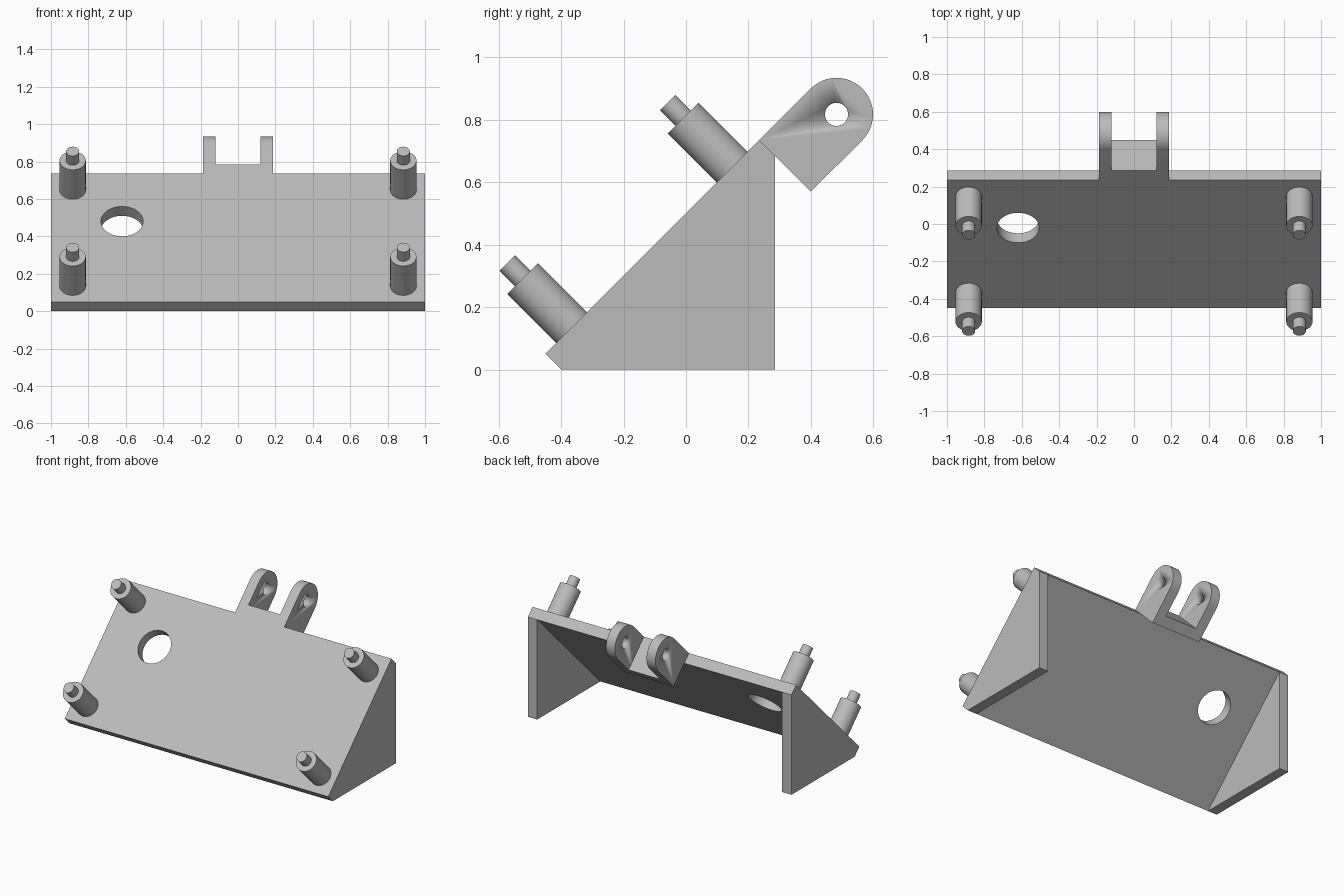
import bpy, bmesh, math
from mathutils import Vector

cube = bpy.data.objects.get("Cube")
if cube:
    bpy.data.objects.remove(cube)

grey = bpy.data.materials.new("light grey")
grey.use_nodes = True
colour = (0.5, 0.5, 0.5, 1)
grey.diffuse_color = colour
grey.node_tree.nodes["Principled BSDF"].inputs["Base Color"].default_value = colour

D = math.sqrt(0.5)
UP = Vector((0, D, D))        # up the sloping face
OUT = Vector((0, -D, D))      # away from the sloping face


def finish(name, bm):
    bmesh.ops.recalc_face_normals(bm, faces=bm.faces)
    mesh = bpy.data.meshes.new(name)
    bm.to_mesh(mesh)
    bm.free()
    mesh.materials.append(grey)
    obj = bpy.data.objects.new(name, mesh)
    bpy.context.collection.objects.link(obj)
    return obj


def prism(name, profile, x0, x1):
    """Extrude a (y, z) profile from x0 to x1."""
    bm = bmesh.new()
    face = bm.faces.new([bm.verts.new((x0, y, z)) for y, z in profile])
    ext = bmesh.ops.extrude_face_region(bm, geom=[face])
    verts = [g for g in ext["geom"] if isinstance(g, bmesh.types.BMVert)]
    bmesh.ops.translate(bm, verts=verts, vec=(x1 - x0, 0, 0))
    return finish(name, bm)


def cylinder(name, start, axis, radius, length):
    bm = bmesh.new()
    bmesh.ops.create_cone(bm, cap_ends=True, segments=48, radius1=radius,
                          radius2=radius, depth=length)
    obj = finish(name, bm)
    obj.rotation_mode = 'QUATERNION'
    obj.rotation_quaternion = axis.to_track_quat('Z', 'Y')
    obj.location = start + axis * length / 2
    return obj


def cut(obj, cutter):
    mod = obj.modifiers.new("hole", 'BOOLEAN')
    mod.operation = 'DIFFERENCE'
    mod.solver = 'EXACT'
    mod.object = cutter
    cutter.hide_render = True
    cutter.hide_viewport = True
    cutter.display_type = 'WIRE'


def smooth(obj):
    bpy.ops.object.select_all(action='DESELECT')
    obj.select_set(True)
    bpy.context.view_layer.objects.active = obj
    bpy.ops.object.shade_smooth_by_angle(angle=math.radians(30))


# Sloping plate with its round opening
plate = prism("sloping_plate", [(-0.45, 0.05), (0.235, 0.735),
                                (0.285, 0.685), (-0.4, 0)], -1, 1)
hole = cylinder("plate_hole_cutter", Vector((-0.62, -0.02, 0.48)) - OUT * 0.2,
                OUT, 0.113, 0.4)
smooth(hole)
cut(plate, hole)

# Triangular side panels
for side, x0, x1 in (("right", -1, -0.93), ("left", 0.93, 1)):
    prism(side + "_side_panel", [(-0.4, 0), (0.285, 0), (0.285, 0.685)], x0, x1)

# Clevis bracket: web and two rounded lugs with a pin hole
prism("bracket_web", [(0.235, 0.735), (0.285, 0.785), (0.45, 0.62), (0.4, 0.57)],
      -0.12, 0.12)
centre = Vector((0, 0.482, 0.817))
R = 0.117
steps = 24
lug = [(0.4, 0.57), (0.235, 0.735)]
for i in range(steps + 1):
    a = math.pi * i / steps
    p = centre + (OUT * math.cos(a) + UP * math.sin(a)) * R
    lug.append((p.y, p.z))
pin = cylinder("pin_hole_cutter", centre - Vector((0.3, 0, 0)),
               Vector((1, 0, 0)), 0.037, 0.6)
smooth(pin)
for side, x0, x1 in (("right", -0.187, -0.12), ("left", 0.12, 0.187)):
    obj = prism(side + "_bracket_lug", lug, x0, x1)
    smooth(obj)
    cut(obj, pin)

# Four stepped pegs standing on the slope
for side, x in (("right", -0.884), ("left", 0.884)):
    for level, y in (("lower", -0.366), ("upper", 0.148)):
        base = Vector((x, y, y + 0.5))
        smooth(cylinder(f"{level}_{side}_peg", base, OUT, 0.07, 0.222))
        smooth(cylinder(f"{level}_{side}_peg_tip", base + OUT * 0.222, OUT,
                        0.035, 0.07))
